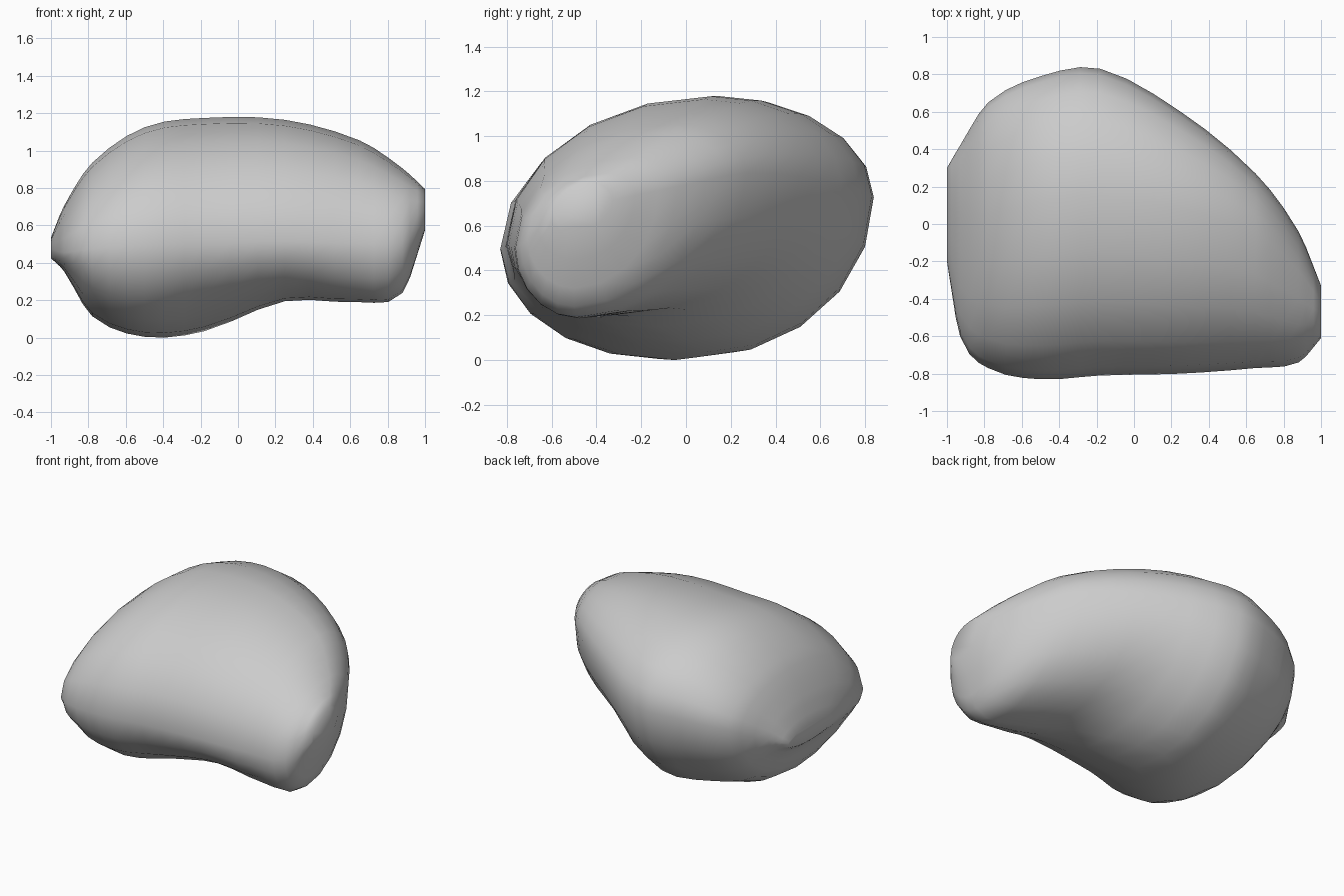
import bpy, bmesh, math

if "Cube" in bpy.data.objects:
    bpy.data.objects.remove(bpy.data.objects["Cube"])

# Cross-sections along x: x, front (y,z), top (y,z), back (y,z), bottom (y,z)
SECTIONS = [
    (-1.00, -.20, .50, .08, .56, .30, .51, .05, .45),
    (-.93, -.60, .48, .05, .73, .42, .57, .00, .38),
    (-.78, -.77, .50, .05, .96, .65, .68, -.10, .14),
    (-.50, -.83, .52, .12, 1.15, .79, .74, -.12, .03),
    (-.18, -.81, .53, .15, 1.20, .83, .76, .08, .06),
    (.25, -.80, .54, .08, 1.19, .60, .83, -.25, .22),
    (.65, -.77, .53, -.05, 1.08, .27, .86, -.45, .215),
    (.88, -.74, .54, -.25, .93, -.04, .80, -.50, .265),
    (1.00, -.61, .65, -.42, .82, -.33, .74, -.49, .60),
]
STEPS = 3      # rings per section gap
QUARTER = 5    # sides per quarter of a ring


def catmull(a, b, c, d, t):
    """Smooth blend between sections b and c, allowing for uneven spacing in x."""
    h = c[0] - b[0]
    out = [b[0] + h * t]
    for i in range(1, 9):
        m0 = (c[i] - a[i]) / (c[0] - a[0]) * h
        m1 = (d[i] - b[i]) / (d[0] - b[0]) * h
        out.append((2*t**3 - 3*t*t + 1) * b[i] + (t**3 - 2*t*t + t) * m0
                   + (3*t*t - 2*t**3) * c[i] + (t**3 - t*t) * m1)
    return out


def ring(s):
    """Closed outline of four elliptic arcs through the section's extremes."""
    p = [(s[i], s[i + 1]) for i in (1, 3, 5, 7)]
    pts = []
    for q in range(4):
        a, b = p[q], p[(q + 1) % 4]
        centre = (b[0], a[1]) if q % 2 == 0 else (a[0], b[1])
        for k in range(QUARTER):
            t = math.pi / 2 * k / QUARTER
            pts.append((s[0],
                        centre[0] + (a[0]-centre[0])*math.cos(t) + (b[0]-centre[0])*math.sin(t),
                        centre[1] + (a[1]-centre[1])*math.cos(t) + (b[1]-centre[1])*math.sin(t)))
    return pts


# Interpolated rings
n = len(SECTIONS)
rings = []
for i in range(n - 1):
    a, b = SECTIONS[max(i - 1, 0)], SECTIONS[i]
    c, d = SECTIONS[i + 1], SECTIONS[min(i + 2, n - 1)]
    rings += [ring(catmull(a, b, c, d, k / STEPS)) for k in range(STEPS)]
rings.append(ring(SECTIONS[-1]))

# Boulder skin with closed ends
bm = bmesh.new()
loops = [[bm.verts.new(p) for p in r] for r in rings]
for r0, r1 in zip(loops, loops[1:]):
    for k in range(len(r0)):
        j = (k + 1) % len(r0)
        bm.faces.new((r0[k], r0[j], r1[j], r1[k]))
bm.faces.new(loops[0])
bm.faces.new(loops[-1])
bmesh.ops.recalc_face_normals(bm, faces=bm.faces)

# Stand on z = 0
low = min(v.co.z for v in bm.verts)
for v in bm.verts:
    v.co.z -= low
for f in bm.faces:
    f.smooth = True

mesh = bpy.data.meshes.new("boulder")
bm.to_mesh(mesh)
bm.free()
boulder = bpy.data.objects.new("boulder", mesh)
bpy.context.collection.objects.link(boulder)
